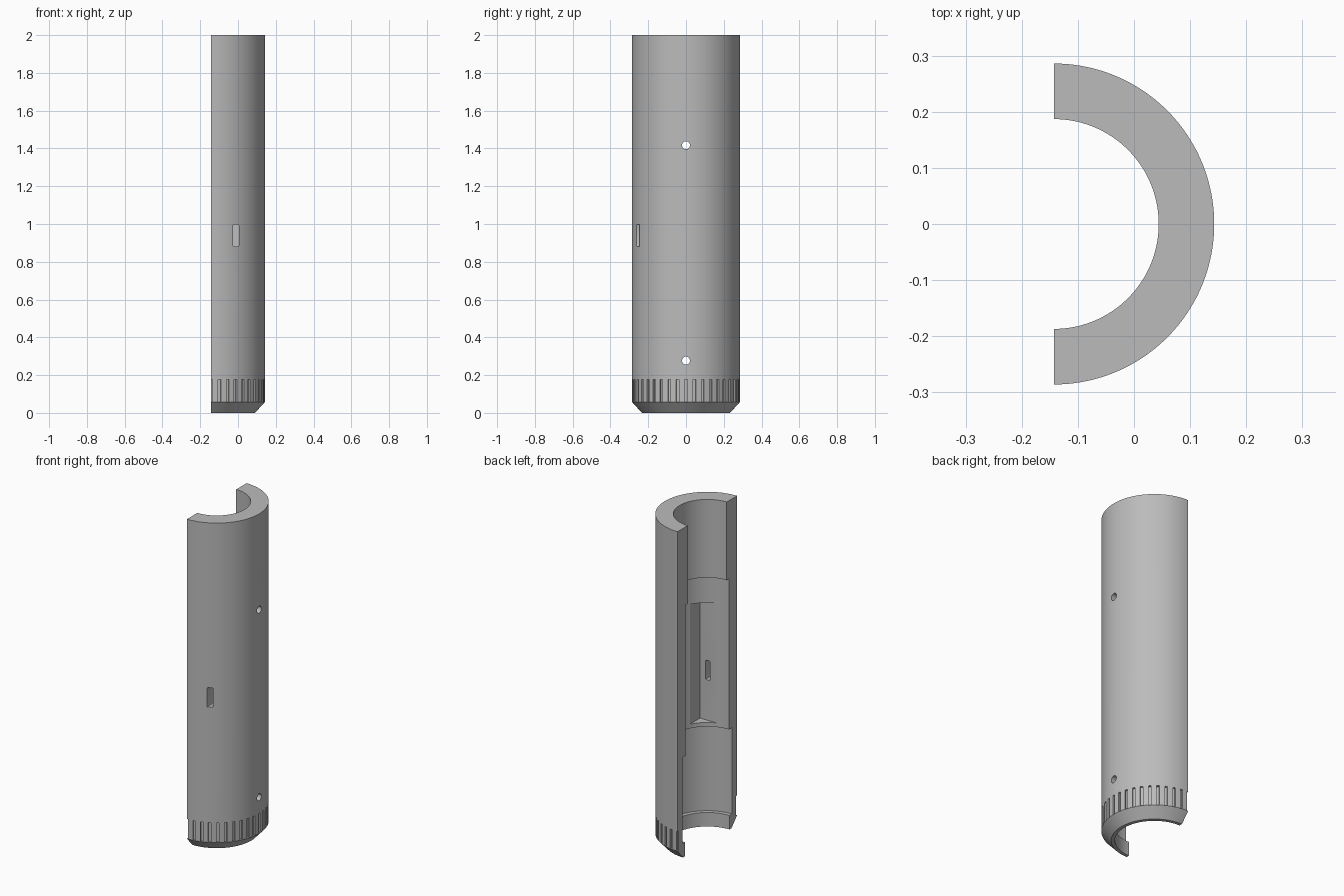
import bpy, bmesh, math
from mathutils import Matrix, Vector

if "Cube" in bpy.data.objects:
    bpy.data.objects.remove(bpy.data.objects["Cube"])

AX = -0.143          # x of the tube axis, also the plane of the half cut
R = 0.286            # outer radius
STEPS = 96

grey = bpy.data.materials.new("grey")
grey.diffuse_color = (0.5, 0.5, 0.5, 1)
grey.use_nodes = True
grey.node_tree.nodes["Principled BSDF"].inputs["Base Color"].default_value = grey.diffuse_color


def to_object(name, bm):
    bmesh.ops.recalc_face_normals(bm, faces=bm.faces)
    mesh = bpy.data.meshes.new(name)
    bm.to_mesh(mesh)
    bm.free()
    ob = bpy.data.objects.new(name, mesh)
    bpy.context.collection.objects.link(ob)
    return ob


def add_box(bm, lo, hi, turn=0.0):
    """Box given relative to the tube axis, turned about it."""
    lo, hi = Vector(lo), Vector(hi)
    m = (Matrix.Translation((AX, 0, 0)) @ Matrix.Rotation(turn, 4, 'Z')
         @ Matrix.Translation((lo + hi) / 2) @ Matrix.Diagonal((*(hi - lo), 1)))
    bmesh.ops.create_cube(bm, size=1, matrix=m)


def cut(ob, cutter):
    mod = ob.modifiers.new("cut", 'BOOLEAN')
    mod.operation, mod.solver, mod.object = 'DIFFERENCE', 'EXACT', cutter
    bpy.context.view_layer.objects.active = ob
    bpy.ops.object.modifier_apply(modifier=mod.name)
    bpy.data.objects.remove(cutter)


# half tube: wall section (radius, z) with stepped bore, swept through 180 degrees
section = [(0.233, 0), (R, 0.058), (R, 2), (0.187, 2), (0.187, 1.525),
           (0.207, 1.525), (0.207, 0.61), (0.237, 0.61), (0.237, 0.085), (0.213, 0.085),
           (0.213, 0)]
bm = bmesh.new()
rings = []
for i in range(STEPS + 1):
    a = -math.pi / 2 + math.pi * i / STEPS
    rings.append([bm.verts.new((AX + r * math.cos(a), r * math.sin(a), z)) for r, z in section])
n = len(section)
for a, b in zip(rings, rings[1:]):
    for k in range(n):
        bm.faces.new((a[k], b[k], b[(k + 1) % n], a[(k + 1) % n]))
bm.faces.new(rings[0])
bm.faces.new(rings[-1])
tube = to_object("half_tube", bm)

# grip grooves every 9 degrees around the foot
bm = bmesh.new()
for i in range(-10, 11):
    add_box(bm, (R - 0.012, -0.0075, 0.058), (R + 0.05, 0.0075, 0.178), math.radians(9 * i))
cut(tube, to_object("groove_cutter", bm))

# rectangular compartment inside the bore
bm = bmesh.new()
add_box(bm, (-0.1, -0.194, 0.635), (0.184, 0.194, 1.363))
cut(tube, to_object("compartment_cutter", bm))

# switch slot through the front wall
bm = bmesh.new()
add_box(bm, (0.117, -0.4, 0.88), (0.147, -0.15, 0.998))
bmesh.ops.bevel(bm, geom=[e for e in bm.edges if abs(e.verts[0].co.y - e.verts[1].co.y) > 0.1],
                offset=0.005, segments=2, profile=0.5, affect='EDGES')
cut(tube, to_object("slot_cutter", bm))

# two screw holes along x
bm = bmesh.new()
for z in (0.277, 1.417):
    bmesh.ops.create_cone(bm, cap_ends=True, segments=32, radius1=0.021, radius2=0.021, depth=0.3,
                          matrix=Matrix.Translation((AX + 0.27, 0, z))
                          @ Matrix.Rotation(math.pi / 2, 4, 'Y'))
cut(tube, to_object("hole_cutter", bm))

# material and shading
tube.data.materials.clear()
tube.data.materials.append(grey)
for p in tube.data.polygons:
    p.material_index = 0
bpy.ops.object.select_all(action='DESELECT')
tube.select_set(True)
bpy.context.view_layer.objects.active = tube
bpy.ops.object.shade_smooth_by_angle(angle=math.radians(25))
